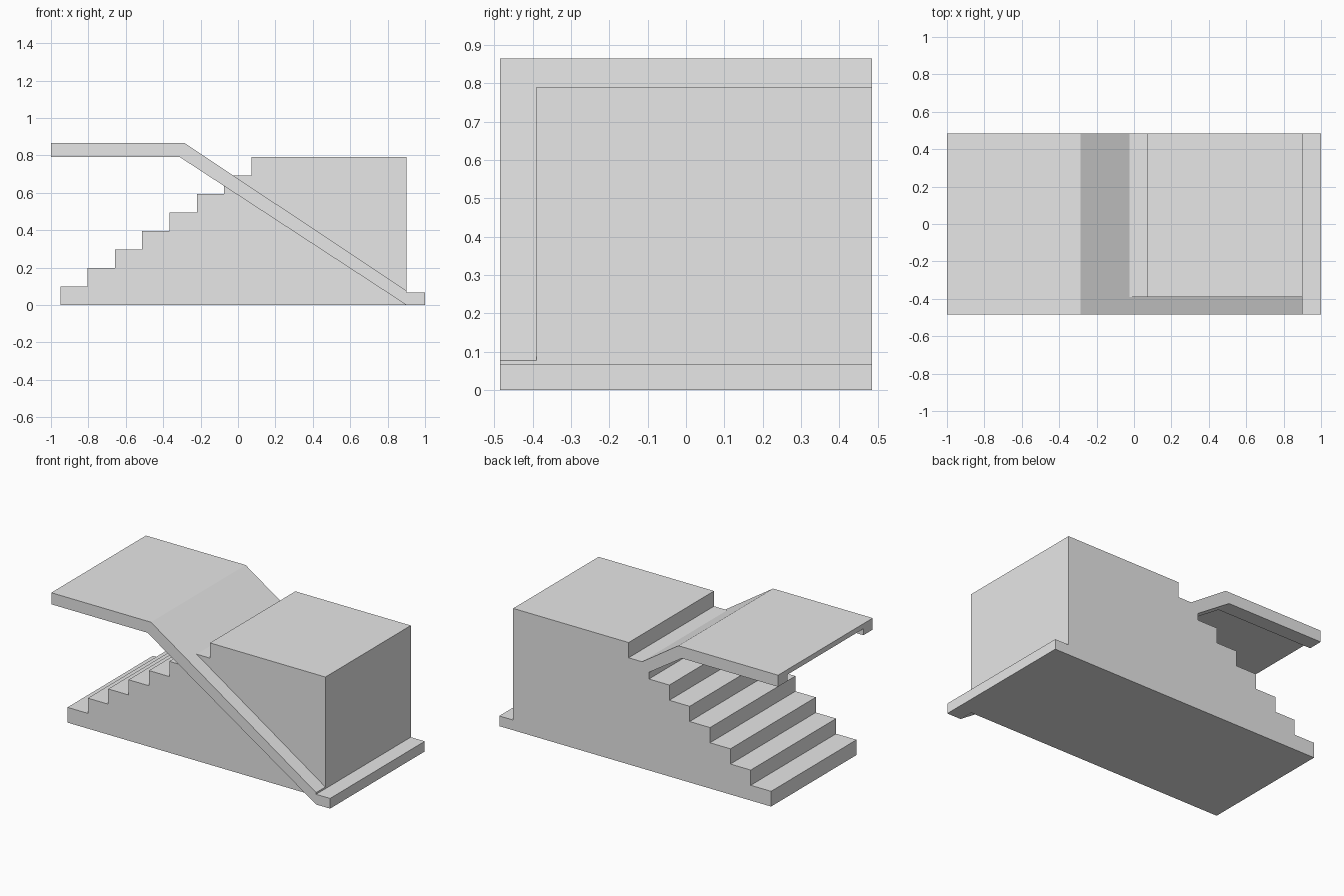
import bpy
import bmesh

cube = bpy.data.objects.get("Cube")
if cube:
    bpy.data.objects.remove(cube, do_unlink=True)

grey = bpy.data.materials.new("plain grey")
grey.use_nodes = True
grey.diffuse_color = (0.8, 0.8, 0.8, 1)
grey.node_tree.nodes["Principled BSDF"].inputs["Base Color"].default_value = (0.8, 0.8, 0.8, 1)

BACK, FRONT = 0.485, -0.485
RIM = 0.095                     # width of the slab's edge beams
STAIR_FRONT = FRONT + RIM
BOX_END = 0.90


def extrude_profile(name, profile, y0, y1):
    """Solid made by sweeping an x-z outline from y0 to y1."""
    bm = bmesh.new()
    face = bm.faces.new([bm.verts.new((x, y0, z)) for x, z in profile])
    swept = bmesh.ops.extrude_face_region(bm, geom=[face])["geom"]
    verts = [g for g in swept if isinstance(g, bmesh.types.BMVert)]
    bmesh.ops.translate(bm, verts=verts, vec=(0, y1 - y0, 0))
    bmesh.ops.recalc_face_normals(bm, faces=bm.faces)
    mesh = bpy.data.meshes.new(name)
    bm.to_mesh(mesh)
    bm.free()
    mesh.materials.append(grey)
    obj = bpy.data.objects.new(name, mesh)
    bpy.context.collection.objects.link(obj)
    return obj


# Stair block: eight steps rising to a flat-topped box
steps, run, height, start = 8, 0.146, 0.79, -0.95
stairs = [(start, 0)]
for i in range(steps):
    x = start + i * run
    stairs += [(x, height * (i + 1) / steps)]
    stairs += [(x + run if i < steps - 1 else BOX_END, height * (i + 1) / steps)]
stairs.append((BOX_END, 0))
extrude_profile("stair_block", stairs, STAIR_FRONT, BACK)

# Bent slab: landing and sloping ramp, thin panel between two deep edge beams
top = [(-1, 0.865), (-0.285, 0.865), (BOX_END, 0.077)]
beam_bottom = [(BOX_END, 0), (-0.31, 0.79), (-1, 0.79)]
panel_bottom = [(BOX_END, 0.043), (-0.296, 0.832), (-1, 0.832)]
extrude_profile("front_edge_beam", top + beam_bottom, FRONT, STAIR_FRONT)
extrude_profile("back_edge_beam", top + beam_bottom, BACK - RIM, BACK)
extrude_profile("slab_panel", top + panel_bottom, STAIR_FRONT, BACK - RIM)

# Low ledge at the foot of the ramp
ledge = [(BOX_END, 0), (1, 0), (1, 0.066), (BOX_END, 0.066)]
extrude_profile("foot_ledge", ledge, FRONT, BACK)
